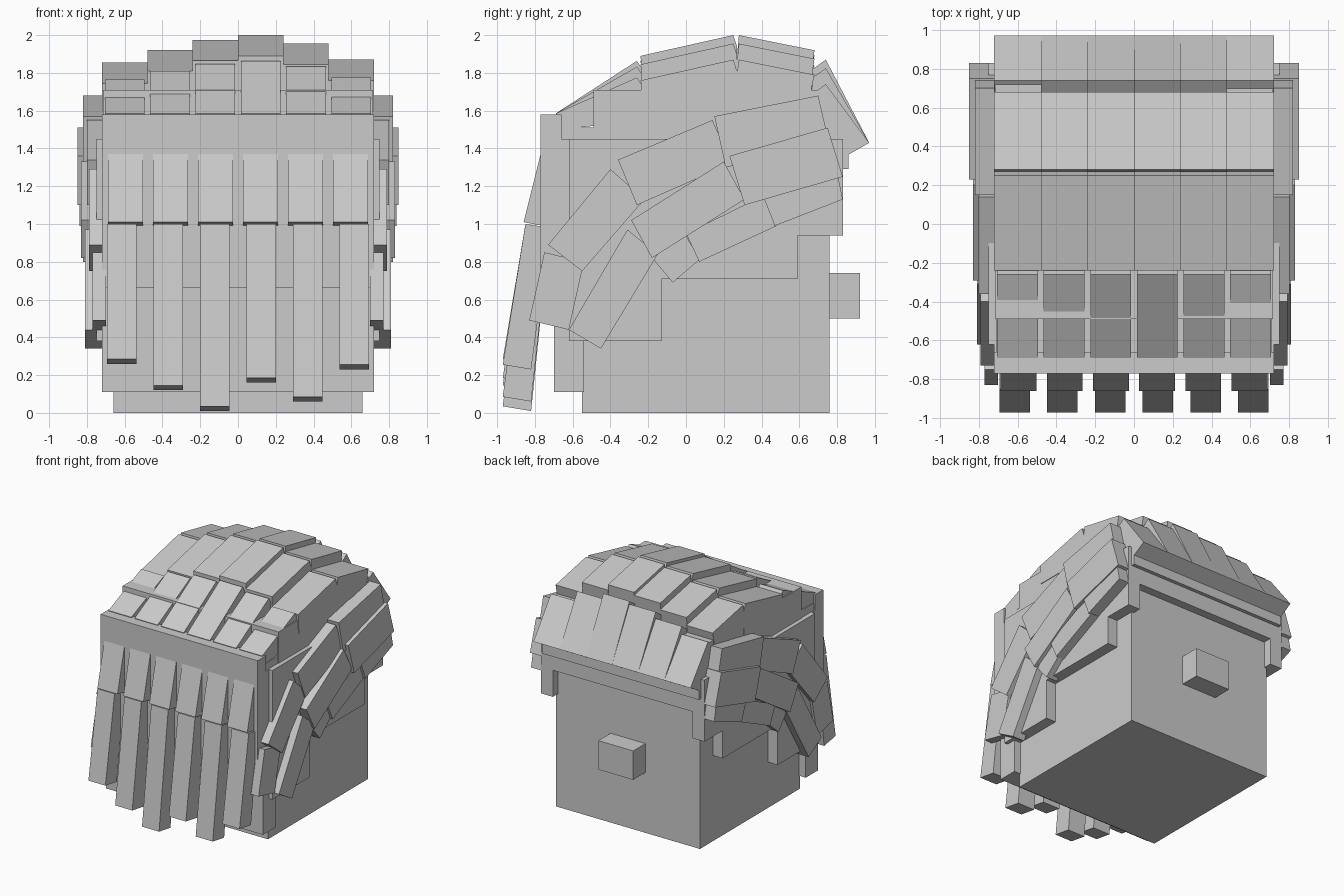
import bpy, bmesh

grey = bpy.data.materials.new("light grey")
grey.diffuse_color = (0.6, 0.6, 0.6, 1)


def prism(name, profile, x0, x1, mirror=False):
    """Extrude a (y, z) profile from x0 to x1, optionally mirrored across x."""
    bm = bmesh.new()
    a = [bm.verts.new((x0, y, z)) for y, z in profile]
    b = [bm.verts.new((x1, y, z)) for y, z in profile]
    n = len(a)
    bm.faces.new(a)
    bm.faces.new(b[::-1])
    for i in range(n):
        j = (i + 1) % n
        bm.faces.new((a[j], a[i], b[i], b[j]))
    bmesh.ops.recalc_face_normals(bm, faces=bm.faces)
    me = bpy.data.meshes.new(name)
    bm.to_mesh(me)
    bm.free()
    me.materials.append(grey)
    ob = bpy.data.objects.new(name, me)
    bpy.context.collection.objects.link(ob)
    if mirror:
        ob.modifiers.new("Mirror", 'MIRROR')
    return ob


def block(name, x, y0, y1, z0, z1):
    return prism(name, [(y0, z0), (y1, z0), (y1, z1), (y0, z1)], -x, x)


# Head and nose
block("head", 0.66, -0.55, 0.76, 0, 1.4)
block("nose", 0.16, 0.7, 0.92, 0.5, 0.74)

# Hair cap: front slabs, crown blocks, back bands
block("long_front_slab", 0.72, -0.70, -0.54, 0.11, 1.45)
block("front_slab", 0.72, -0.77, -0.66, 0.66, 1.58)
block("crown_base", 0.71, -0.70, 0.80, 1.38, 1.51)
block("crown", 0.715, -0.49, 0.72, 1.45, 1.71)
block("back_band", 0.72, 0.70, 0.83, 1.16, 1.45)
block("upper_back_band", 0.72, 0.70, 0.86, 1.29, 1.46)

# Stepped side panels
prism("side_panel", [(-0.62, 0.38), (-0.13, 0.38), (-0.13, 0.71), (0.59, 0.71),
                     (0.59, 0.94), (0.83, 0.94), (0.83, 1.45), (-0.62, 1.45)],
      0.64, 0.75, True)

# Top hair: six columns, four rows from front to back
tops = [1.855, 1.92, 1.975, 2.0, 1.955, 1.87]
for i, t in enumerate(tops):
    x0 = -0.72 + 0.24 * i
    x1 = x0 + 0.24
    f = 1.765 + (t - 1.855) * 0.68
    prism("front_top_lock", [(-0.69, 1.585), (-0.26, f), (-0.22, f - 0.06),
                             (-0.22, 1.55), (-0.66, 1.5)], x0 + 0.015, x1 - 0.015)
    prism("mid_top_lock", [(-0.24, t - 0.11), (0.25, t), (0.27, t - 0.06),
                           (0.27, 1.6), (-0.23, 1.6)], x0, x1)
    prism("rear_top_lock", [(0.28, t), (0.68, t - 0.08), (0.64, 1.6),
                            (0.25, 1.66)], x0, x1)
    prism("back_lock", [(0.67, t - 0.18), (0.74, t - 0.13), (0.97, 1.43),
                        (0.83, 1.35), (0.67, 1.45)], x0, x1)

# Front fringe: short upper wedge and long lower strand in each column
ends = [0.26, 0.12, 0.01, 0.16, 0.06, 0.23]
for i, e in enumerate(ends):
    c = -0.595 + 0.238 * i
    prism("fringe_root", [(-0.765, 1.39), (-0.86, 1.01), (-0.73, 0.985),
                          (-0.70, 1.35)], c - 0.092, c + 0.092)
    s = c - 0.02 + 0.008 * i
    prism("fringe_strand", [(-0.85, 1.0), (-0.97, e + 0.025), (-0.82, e),
                            (-0.72, 0.98)], s - 0.078, s + 0.078)

# Side locks: overlapping rows falling forward, mirrored left and right
locks = [
    ("upper_side_rear", 0.82, [(0.15, 1.57), (0.70, 1.68), (0.76, 1.42), (0.21, 1.30)]),
    ("upper_side_mid", 0.80, [(-0.36, 1.34), (0.14, 1.55), (0.24, 1.32), (-0.26, 1.10)]),
    ("upper_side_front", 0.79, [(-0.40, 1.29), (-0.73, 0.89), (-0.55, 0.75), (-0.22, 1.13)]),
    ("upper_side_tip", 0.77, [(-0.75, 0.85), (-0.83, 0.49), (-0.62, 0.44), (-0.54, 0.80)]),
    ("middle_side_rear", 0.85, [(0.23, 1.36), (0.75, 1.51), (0.83, 1.25), (0.31, 1.10)]),
    ("middle_side_mid", 0.83, [(-0.29, 1.02), (0.20, 1.33), (0.31, 1.13), (-0.18, 0.82)]),
    ("middle_side_tip", 0.81, [(-0.31, 0.97), (-0.62, 0.44), (-0.45, 0.34), (-0.15, 0.84)]),
    ("lower_side_rear", 0.84, [(0.38, 1.22), (0.79, 1.33), (0.83, 1.13), (0.47, 0.99)]),
    ("lower_side_mid", 0.82, [(0.00, 0.95), (0.41, 1.15), (0.48, 0.99), (0.07, 0.80)]),
    ("lower_side_tip", 0.80, [(-0.18, 0.82), (0.00, 0.94), (0.07, 0.81), (-0.07, 0.69)]),
]
for name, x, profile in locks:
    prism(name, profile, 0.70, x, True)
